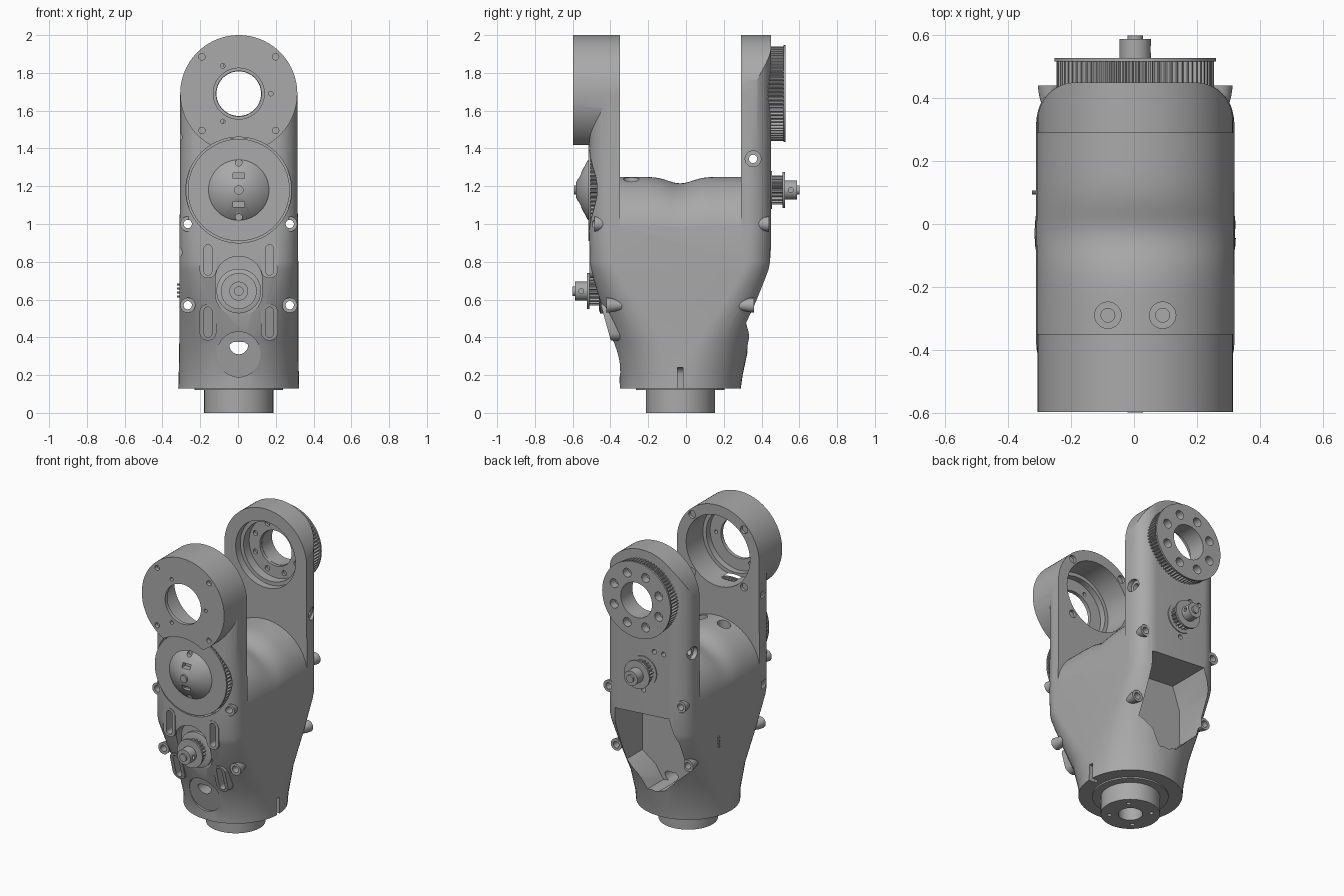
import bpy, bmesh, math
from math import cos, sin, pi, sqrt, exp, radians

if "Cube" in bpy.data.objects:
    bpy.data.objects.remove(bpy.data.objects["Cube"])

grey = bpy.data.materials.new("machined_grey")
grey.use_nodes = True
COLOUR = (0.4, 0.4, 0.4, 1)
grey.diffuse_color = COLOUR
grey.node_tree.nodes["Principled BSDF"].inputs["Base Color"].default_value = COLOUR
parts = []


def loft(name, rings):
    """Closed solid skinned through rings of equal point count."""
    bm = bmesh.new()
    rows = [[bm.verts.new(p) for p in ring] for ring in rings]
    n = len(rows[0])
    for a, b in zip(rows, rows[1:]):
        for i in range(n):
            j = (i + 1) % n
            bm.faces.new((a[i], a[j], b[j], b[i]))
    bm.faces.new(rows[0][::-1])
    bm.faces.new(rows[-1])
    bmesh.ops.recalc_face_normals(bm, faces=bm.faces)
    mesh = bpy.data.meshes.new(name)
    bm.to_mesh(mesh)
    bm.free()
    mesh.materials.append(grey)
    obj = bpy.data.objects.new(name, mesh)
    bpy.context.scene.collection.objects.link(obj)
    parts.append(obj)
    return obj


def place(axis, c, u, v, t):
    """Point at plane offset (u, v) from centre c, at t along the axis."""
    if axis == "x":
        return (t, c[0] + u, c[1] + v)
    if axis == "y":
        return (c[0] + u, t, c[1] + v)
    return (c[0] + u, c[1] + v, t)


def lathe(name, c, profile, axis="y", seg=48, teeth=0, depth=0.0):
    """Turned solid from (radius, position) pairs, optionally toothed."""
    n = teeth * 4 if teeth else seg
    rings = []
    for r, t in profile:
        rad = [r - (depth if teeth and i % 4 < 2 else 0) for i in range(n)]
        rings.append([place(axis, c, rad[i] * cos(2 * pi * i / n),
                            rad[i] * sin(2 * pi * i / n), t) for i in range(n)])
    return loft(name, rings)


def prism(name, outline, y0, y1, lean=0.0, zc=0.0):
    """Outline in x and z extruded along y; lean tilts the end faces."""
    return loft(name, [[(x, y + lean * (z - zc), z) for x, z in outline] for y in (y0, y1)])


def pill(name, x, z, w, h, y0, y1, lean=0.0):
    """Upright rounded slot shape, w and h are half sizes."""
    pts = []
    for k in range(24):
        a = 2 * pi * (k + 0.5) / 24
        pts.append((x + w * cos(a), z + w * sin(a) + (h - w) * (1 if sin(a) > 0 else -1)))
    return prism(name, pts, y0, y1, lean, z)


def combine(obj, tool, op="DIFFERENCE"):
    mod = obj.modifiers.new("combine", "BOOLEAN")
    mod.operation, mod.solver, mod.object = op, "EXACT", tool
    graph = bpy.context.evaluated_depsgraph_get()
    mesh = bpy.data.meshes.new_from_object(obj.evaluated_get(graph))
    obj.modifiers.clear()
    obj.data = mesh
    parts.remove(tool)
    bpy.data.objects.remove(tool)


def hole(obj, c, r, t0, t1, axis="y", seg=20):
    combine(obj, lathe("hole", c, [(r, t0), (r, t1)], axis, seg))


def section(z, front, back, half, r):
    """Rounded rectangular cross-section."""
    pts = []
    for q, (sx, y) in enumerate([(1, back - r), (-1, back - r), (-1, front + r), (1, front + r)]):
        for k in range(13):
            a = (q + k / 12 * 0.998 + 0.001) * pi / 2
            pts.append((sx * (half - r) + r * cos(a), y + r * sin(a) + sx * 1e-5 * (q > 1), z))
    return pts


# main housing: round foot blending to a rounded box
JOINT, DRIVE, LOW = 1.69, 1.18, 0.645
body = loft("housing", [section(*s) for s in [
    (0.13, -0.35, 0.29, 0.3205, 0.318), (0.2, -0.352, 0.3, 0.318, 0.314),
    (0.37, -0.388, 0.336, 0.315, 0.28), (0.57, -0.448, 0.392, 0.315, 0.2),
    (0.76, -0.505, 0.445, 0.315, 0.14), (0.8, -0.51, 0.45, 0.315, 0.13),
    (1.0, -0.51, 0.45, 0.313, 0.12), (1.25, -0.51, 0.45, 0.31, 0.12),
    (2.1, -0.51, 0.45, 0.31, 0.12)]])

# round the fork tips
arc = [(0.31 * cos(pi * k / 48), JOINT + 0.31 * sin(pi * k / 48)) for k in range(49)]
combine(body, prism("tip", [(-0.36, JOINT), (-0.36, 0), (0.36, 0), (0.36, JOINT)] + arc,
                    -0.8, 0.8), "INTERSECT")

# domed saddle between the fork arms, rolling over into the sides
rings = []
for k in range(25):
    y = -0.35 + 0.64 * k / 24
    h = 0.3 - 0.035 * exp(-((y + 0.03) / 0.09) ** 2)
    arch = [(-0.316 * cos(pi * i / 40), y, 0.95 + h * sin(pi * i / 40)) for i in range(41)]
    rings.append([(-0.5, y, 0.95), *arch, (0.5, y, 0.95), (0.5, y, 2.3), (-0.5, y, 2.3)])
combine(body, loft("saddle", rings))

# front joint drum and drive wheel pocket
combine(body, lathe("drum", (0, JOINT), [(0.31, -0.597), (0.31, -0.3501)], seg=96), "UNION")
hole(body, (0, DRIVE), 0.28, -0.8, -0.455, seg=72)
combine(body, lathe("bore", (0, JOINT), [(0.24, -0.3), (0.24, -0.53), (0.215, -0.53),
        (0.215, -0.572), (0.135, -0.572), (0.135, -0.7)], seg=64))
combine(body, lathe("bore", (0, JOINT), [(0.225, 0.2), (0.225, 0.34), (0.2, 0.34),
        (0.2, 0.4), (0.12, 0.4), (0.12, 0.6)], seg=64))
for sx in (-1, 1):
    for sz in (-1, 1):
        hole(body, (sx * 0.195, JOINT + sz * 0.195), 0.017, -0.7, -0.57)
        hole(body, (sx * 0.195, JOINT + sz * 0.195), 0.026, -0.37, -0.3)
for k in range(3):
    a = 2 * pi * k / 3
    hole(body, (0.17 * cos(a), JOINT + 0.17 * sin(a)), 0.012, -0.7, -0.5)
for k in range(8):
    a = pi * (k + 0.5) / 4
    hole(body, (0.165 * cos(a), JOINT + 0.165 * sin(a)), 0.017, 0.3, 0.43)

# screw bosses on the corners
for sx in (-1, 1):
    for z, front, back in ((1.0, -0.485, 0.44), (0.57, -0.42, 0.36)):
        for tip, d in ((front, 1), (back, -1)):
            combine(body, lathe("boss", (sx * 0.27, z), [(0.04, tip), (0.036, tip + d * 0.03),
                    (0.01, tip + d * 0.13)], seg=28), "UNION")
        hole(body, (sx * 0.27, z), 0.022, -0.7, 0.7)

# low pulley pocket, slotted pads and cable hole
combine(body, pill("pocket", 0, 0.67, 0.125, 0.16, -0.7, -0.435))
for sx in (-1, 1):
    for z, y, lean in ((0.81, -0.512, 0), (0.48, -0.425, -0.28)):
        combine(body, pill("pad", sx * 0.163, z, 0.045, 0.097, y, -0.3, lean), "UNION")
        combine(body, pill("slot", sx * 0.163, z, 0.021, 0.08, y - 0.2, y + 0.06, lean))
combine(body, pill("scoop", 0, 0.31, 0.115, 0.12, -0.6, -0.358, -0.2))
lower = [(0.05 * cos(a), 0.36 + 0.05 * sin(a)) for a in [pi + pi * k / 12 for k in range(13)]]
combine(body, prism("cable", lower + [(0.03, 0.375), (-0.03, 0.375)], -0.6, 0.4))

# rear service opening
combine(body, prism("opening", [(0.22, 0.87), (-0.19, 0.9), (-0.245, 0.74), (-0.245, 0.5),
        (-0.16, 0.42), (-0.07, 0.33), (0.06, 0.31), (0.12, 0.4), (0.22, 0.47)], 0.15, 0.8))

# holes in the saddle, arm sides and foot
for sx in (-1, 1):
    hole(body, (sx * 0.087, -0.29), 0.042, 1.19, 1.4, "z", 28)
    hole(body, (sx * 0.087, -0.29), 0.022, 1.1, 1.4, "z")
    hole(body, (0.355, 1.345), 0.042, sx * 0.28, sx * 0.5, "x", 28)
hole(body, (0.355, 1.345), 0.022, -0.5, 0.5, "x")
combine(body, pill("key_slot", 0.31, 0.12, 0.04, 0.12, -0.045, -0.015))
for z in (0.85, 1.46):
    combine(body, pill("side_slot", -0.33, z, 0.03, 0.03, -0.45, -0.37))
for x, z in ((-0.15, 1.33), (0, 1.05), (-0.08, 1.33)):
    hole(body, (x, z), 0.016, 0.4, 0.6)

# foot flange and spigot
foot = lathe("foot_flange", (0, -0.03), [(0.183, 0), (0.183, 0.12), (0.235, 0.12), (0.235, 0.14)],
             "z", 72)
hole(foot, (0, -0.03), 0.075, -0.1, 0.1, "z", 40)
for k in range(4):
    a = pi * (k + 0.5) / 2
    hole(foot, (0.13 * cos(a), -0.03 + 0.13 * sin(a)), 0.014, -0.1, 0.06, "z")

# front drive wheel with conical hub
lathe("drive_wheel_teeth", (0, DRIVE), [(0.268, -0.506), (0.268, -0.46)], teeth=72, depth=0.012)
wheel = lathe("drive_wheel_hub", (0, DRIVE), [(0.255, -0.455), (0.255, -0.505), (0.27, -0.505),
              (0.27, -0.515), (0.16, -0.515), (0.155, -0.522), (0.04, -0.582)], seg=80)
for s in (-1, 1):
    hole(wheel, (0, DRIVE + s * 0.145), 0.018, -0.6, -0.5)
    combine(wheel, prism("window", [(x, DRIVE + s * 0.075 + z) for x, z in
            ((-0.03, -0.015), (0.03, -0.015), (0.03, 0.015), (-0.03, 0.015))], -0.65, -0.53))
lathe("drive_wheel_shaft", (0, DRIVE), [(0.025, -0.5), (0.025, -0.594)], seg=24)


def small_pulley(name, z, d, inner):
    """Toothed pulley with flange, hub and shaft; d is the outward y sign."""
    c = (0, z)
    lathe(name + "_teeth", c, [(0.078, d * inner), (0.078, d * 0.515)], teeth=20, depth=0.013)
    lathe(name + "_flange", c, [(0.095, d * 0.512), (0.095, d * 0.524)])
    hub = lathe(name + "_hub", c, [(0.05, d * 0.5), (0.05, d * 0.588)], seg=32)
    hole(hub, (d * 0.555, z), 0.013, 0.03, 0.1, "x")
    lathe(name + "_shaft", c, [(0.025, d * 0.45), (0.025, d * 0.6)], seg=24)


small_pulley("low_pulley", LOW, -1, 0.42)
lathe("low_pulley_seat", (0, LOW), [(0.118, -0.42), (0.118, -0.455), (0.1, -0.46)])
small_pulley("rear_pulley", DRIVE, 1, 0.44)
lathe("rear_pulley_plate", (0, DRIVE), [(0.1, 0.44), (0.1, 0.456)])

# large rear joint pulley
ring = lathe("joint_pulley_teeth", (0, JOINT), [(0.25, 0.42), (0.25, 0.52)], teeth=72, depth=0.012)
cap = lathe("joint_pulley_flange", (0, JOINT), [(0.257, 0.516), (0.257, 0.528)], seg=80)
for obj in (ring, cap):
    hole(obj, (0, JOINT), 0.118, 0.3, 0.7, seg=56)
    for k in range(8):
        a = pi * (k + 0.5) / 4
        hole(obj, (0.182 * cos(a), JOINT + 0.182 * sin(a)), 0.03, 0.475, 0.7)

# side connector pins
for k in range(4):
    lathe("connector_pin", (0.1, 0.617 + 0.021 * k), [(0.006, -0.3), (0.006, -0.328)], "x", 10)

# smooth shading with sharp edges kept, pins balanced about the centre
for obj in bpy.context.selected_objects:
    obj.select_set(False)
for obj in parts:
    obj.location.x = 0.004
    obj.select_set(True)
bpy.context.view_layer.objects.active = body
bpy.ops.object.shade_smooth_by_angle(angle=radians(28))
